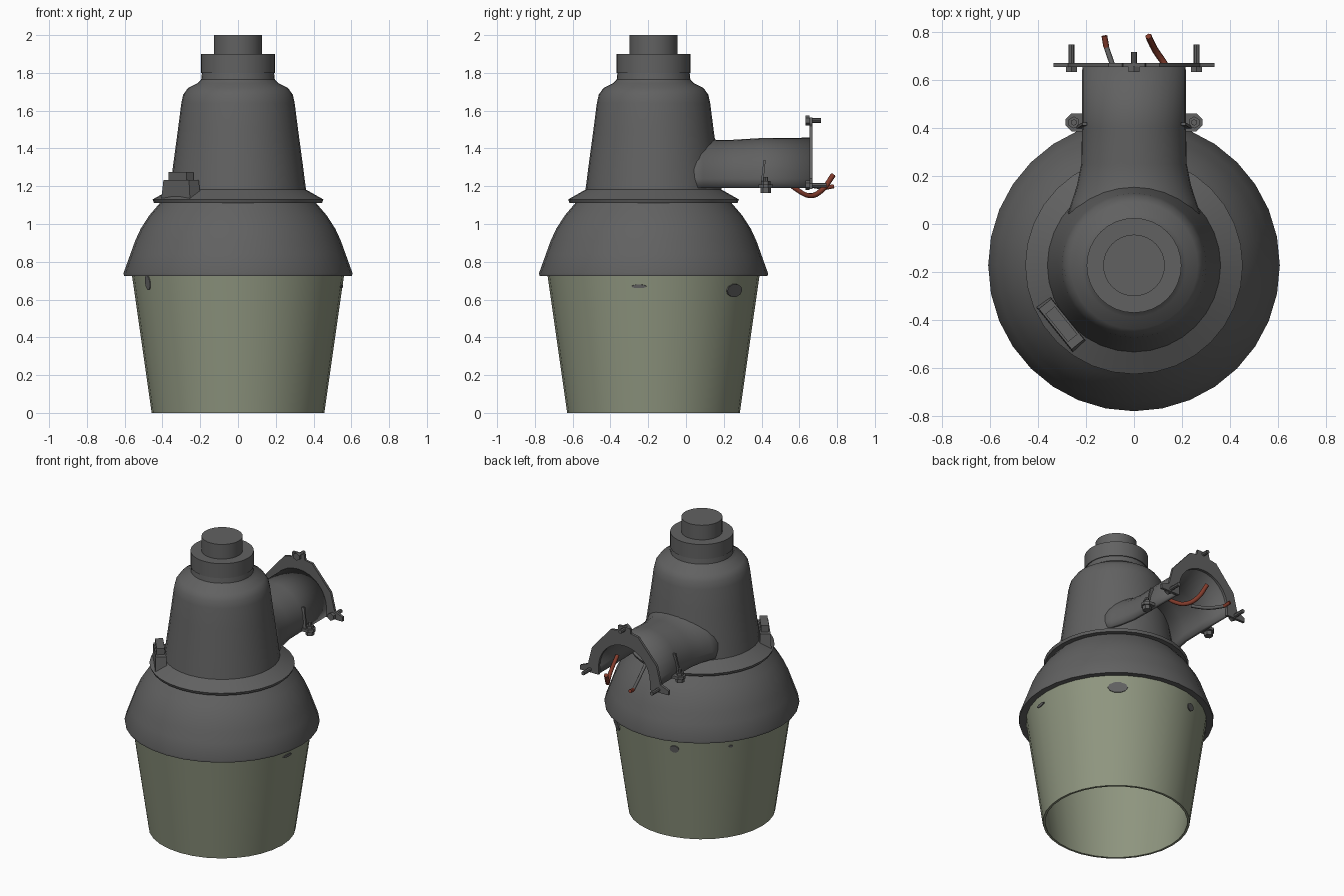
import bpy, bmesh, math
from mathutils import Matrix, Vector

if "Cube" in bpy.data.objects:
    bpy.data.objects.remove(bpy.data.objects["Cube"])

CY = -0.172   # lamp axis position in y
SIDES = 32


def material(name, rgb):
    m = bpy.data.materials.new(name)
    m.diffuse_color = (*rgb, 1)
    m.use_nodes = True
    m.node_tree.nodes["Principled BSDF"].inputs["Base Color"].default_value = m.diffuse_color
    return m


GREY = material("dark_grey_metal", (0.12, 0.12, 0.12))
GLASS = material("pale_green_glass", (0.275, 0.305, 0.215))
RED = material("red_wire", (0.23, 0.045, 0.025))


def finish(name, bm, mat, angle=35):
    bmesh.ops.recalc_face_normals(bm, faces=bm.faces)
    me = bpy.data.meshes.new(name)
    bm.to_mesh(me)
    bm.free()
    ob = bpy.data.objects.new(name, me)
    bpy.context.collection.objects.link(ob)
    me.materials.append(mat)
    bpy.ops.object.select_all(action='DESELECT')
    ob.select_set(True)
    bpy.context.view_layer.objects.active = ob
    bpy.ops.object.shade_smooth_by_angle(angle=math.radians(angle))
    return ob


def lathe(name, profile, mat, closed=False, angle=35):
    """Spin (radius, z) points round the lamp axis."""
    bm = bmesh.new()
    vs = [bm.verts.new((r, CY, z)) for r, z in profile]
    es = [bm.edges.new(p) for p in zip(vs, vs[1:])]
    if closed:
        es.append(bm.edges.new((vs[-1], vs[0])))
    bmesh.ops.spin(bm, geom=vs + es, cent=(0, CY, 0), axis=(0, 0, 1),
                   angle=2 * math.pi, steps=SIDES, use_duplicate=False)
    bmesh.ops.remove_doubles(bm, verts=bm.verts, dist=0.0005)
    return finish(name, bm, mat, angle)


def extrude(name, pts, vec, mat):
    """Polygon of 3D points pushed along vec."""
    bm = bmesh.new()
    f = bm.faces.new([bm.verts.new(p) for p in pts])
    out = bmesh.ops.extrude_face_region(bm, geom=[f], use_keep_orig=True)
    bmesh.ops.translate(bm, vec=vec, verts=[v for v in out["geom"] if isinstance(v, bmesh.types.BMVert)])
    return finish(name, bm, mat)


def rods(name, parts, mat):
    """Cylinders joined in one object: (start, end, radius, sides)."""
    bm = bmesh.new()
    for a, b, r, n in parts:
        a, b = Vector(a), Vector(b)
        d = b - a
        mtx = Matrix.Translation((a + b) / 2) @ d.to_track_quat('Z', 'Y').to_matrix().to_4x4()
        bmesh.ops.create_cone(bm, cap_ends=True, segments=n, radius1=r, radius2=r,
                              depth=d.length, matrix=mtx)
    return finish(name, bm, mat)


def polar(angle, r, z):
    a = math.radians(angle)
    return Vector((r * math.cos(a), CY + r * math.sin(a), z))


# Glass refractor, open at the bottom
lathe("glass_refractor", [(0.457, 0), (0.563, 0.74), (0.548, 0.74), (0.442, 0)], GLASS, closed=True)

# Hollow reflector dome
lathe("dome", [(0, 1.115), (0.41, 1.115), (0.47, 1.045), (0.515, 0.975), (0.545, 0.91), (0.57, 0.84),
               (0.606, 0.74), (0.604, 0.725), (0.545, 0.73), (0.53, 0.86), (0.47, 0.99),
               (0.39, 1.08), (0, 1.09)], GREY)

# Flange and tapered housing
lathe("housing", [(0, 1.112), (0.445, 1.112), (0.452, 1.13), (0.36, 1.182), (0.345, 1.3), (0.318, 1.5),
                  (0.3, 1.64), (0.29, 1.685), (0.265, 1.72), (0.215, 1.745), (0.195, 1.765),
                  (0.19, 1.81), (0, 1.81)], GREY)

# Collar and photocell on top
lathe("collar", [(0, 1.8), (0.197, 1.8), (0.197, 1.9), (0, 1.9)], GREY)
lathe("photocell", [(0, 1.89), (0.128, 1.89), (0.128, 2.0), (0, 2.0)], GREY)

# Mounting arm: arched shell, open underneath, flaring into the housing
bm = bmesh.new()
rings = []
for y, w, top in [(0.0, 0.29, 1.5), (0.09, 0.26, 1.47), (0.16, 0.237, 1.446),
                  (0.25, 0.219, 1.446), (0.4, 0.216, 1.455), (0.66, 0.215, 1.457)]:
    arch = [(-w, 1.19)] + [(-w * math.cos(math.pi * i / 16), 1.24 + (top - 1.24) * math.sin(math.pi * i / 16))
                           for i in range(17)] + [(w, 1.19)]
    rings.append([bm.verts.new((x, y, z)) for x, z in arch])
for a, b in zip(rings, rings[1:]):
    for i in range(len(a) - 1):
        bm.faces.new((a[i], b[i], b[i + 1], a[i + 1]))
arm = finish("mounting_arm", bm, GREY)
# face normals outward so the shell thickens inward
if max(arm.data.polygons, key=lambda p: p.center.z).normal.z < 0:
    arm.data.flip_normals()
sol = arm.modifiers.new("thickness", 'SOLIDIFY')
sol.thickness = 0.02
sol.offset = -1

# Arched end plate with three lugs
outer = [(0.335, 1.185), (0.335, 1.215), (0.275, 1.24), (0.245, 1.36), (0.105, 1.52), (0.05, 1.53), (0.045, 1.565)]
inner = [(0.195 * math.cos(math.pi * i / 16), 1.24 + 0.195 * math.sin(math.pi * i / 16)) for i in range(17)]
shape = outer + [(-x, z) for x, z in reversed(outer)] + [(-0.195, 1.185)] + inner[::-1] + [(0.195, 1.185)]
extrude("end_plate", [(x, 0.653, z) for x, z in shape], (0, 0.017, 0), GREY)

# Bolts through the plate lugs
parts = []
for x, z, end in [(-0.26, 1.205, 0.745), (0.26, 1.205, 0.745), (0, 1.548, 0.715)]:
    parts += [((x, 0.632, z), (x, 0.654, z), 0.026, 6), ((x, 0.65, z), (x, end, z), 0.013, 8)]
rods("plate_bolts", parts, GREY)

# Clamp ears, gussets and bolts on both sides of the arm
parts = []
for s, side in ((-1, "left"), (1, "right")):
    ear = [(0.2, 0.385), (0.26, 0.385), (0.285, 0.41), (0.285, 0.435), (0.26, 0.46), (0.2, 0.46)]
    extrude(side + "_clamp_ear", [(s * x, y, 1.19) for x, y in ear], (0, 0, 0.02), GREY)
    extrude(side + "_clamp_gusset", [(s * 0.2, 0.395, 1.2), (s * 0.24, 0.395, 1.2), (s * 0.215, 0.41, 1.34),
                                     (s * 0.195, 0.41, 1.34)], (0, 0.012, 0), GREY)
    x = s * 0.25
    parts += [((x, 0.422, 1.163), (x, 0.422, 1.19), 0.028, 6), ((x, 0.422, 1.18), (x, 0.422, 1.25), 0.013, 8),
              ((x, 0.422, 1.21), (x, 0.422, 1.228), 0.025, 6)]
rods("clamp_bolts", parts, GREY)

# Latch block on the flange, set tangentially
for name, length, width, z0, z1 in [("latch_block", 0.245, 0.075, 1.115, 1.232),
                                    ("latch_button", 0.15, 0.05, 1.22, 1.275)]:
    bm = bmesh.new()
    bmesh.ops.create_cube(bm, size=1, matrix=Matrix.Translation(polar(-141, 0.388, (z0 + z1) / 2))
                          @ Matrix.Rotation(math.radians(-141), 4, 'Z')
                          @ Matrix.Diagonal((width, length, z1 - z0, 1)))
    if name == "latch_block":   # sloping ends
        axis = polar(-141, 0.388, 0)
        for v in bm.verts:
            if v.co.z > 1.2:
                v.co.xy = axis.xy + (v.co.xy - axis.xy) * 0.88
    finish(name, bm, GREY)

# Clip ends showing through the glass
bm = bmesh.new()
for ang, z, w, h in [(51, 0.648, 0.125, 0.07), (-8, 0.67, 0.08, 0.02), (107, 0.65, 0.06, 0.05),
                     (144, 0.67, 0.03, 0.015), (-149, 0.69, 0.05, 0.08)]:
    r = 0.457 + 0.106 * z / 0.74
    bmesh.ops.create_cone(bm, cap_ends=True, segments=10, radius1=0.5, radius2=0.5, depth=0.008,
                          matrix=Matrix.Translation(polar(ang, r, z))
                          @ Matrix.Rotation(math.radians(ang), 4, 'Z')
                          @ Matrix.Rotation(math.radians(98), 4, 'Y')
                          @ Matrix.Diagonal((h, w, 1, 1)))
finish("glass_clips", bm, GREY)


# Wires hanging out of the arm
def wire(name, pts, radius, mat):
    cu = bpy.data.curves.new(name, 'CURVE')
    cu.dimensions = '3D'
    cu.bevel_depth = radius
    cu.bevel_resolution = 1
    cu.use_fill_caps = True
    cu.resolution_u = 5
    sp = cu.splines.new('BEZIER')
    sp.bezier_points.add(len(pts) - 1)
    for bp, p in zip(sp.bezier_points, pts):
        bp.co = p
        bp.handle_left_type = bp.handle_right_type = 'AUTO'
    cu.materials.append(mat)
    ob = bpy.data.objects.new(name, cu)
    bpy.context.collection.objects.link(ob)


wire("red_wire", [(0.17, 0.5, 1.26), (0.16, 0.59, 1.18), (0.13, 0.66, 1.15), (0.09, 0.72, 1.18),
                  (0.06, 0.78, 1.26)], 0.014, RED)
wire("grey_wire", [(-0.05, 0.5, 1.27), (-0.08, 0.63, 1.21), (-0.115, 0.735, 1.19)], 0.011, GREY)
wire("grey_wire_tip", [(-0.115, 0.735, 1.19), (-0.123, 0.782, 1.2)], 0.012, RED)
